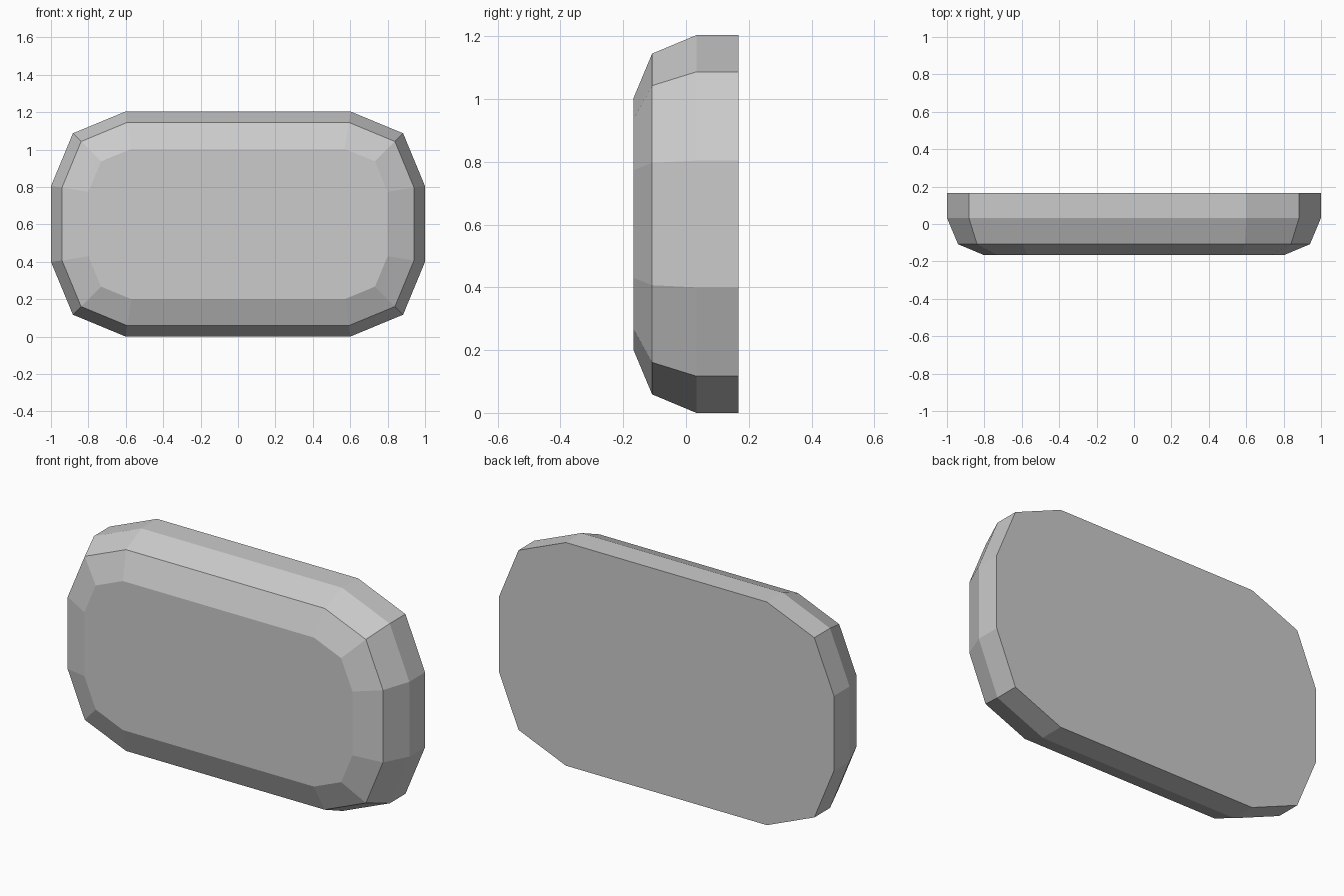
import bpy, bmesh, math

cube = bpy.data.objects.get("Cube")
if cube:
    bpy.data.objects.remove(cube, do_unlink=True)

grey = bpy.data.materials.new("light_grey")
grey.use_nodes = True
grey.diffuse_color = (0.6, 0.6, 0.6, 1)
grey.node_tree.nodes["Principled BSDF"].inputs["Base Color"].default_value = (0.6, 0.6, 0.6, 1)

MID_Z = 0.602


def ring(bm, y, half_w, half_h, radius):
    """Rounded rectangle with two-segment corners, facing along y."""
    verts = []
    for quadrant, (sx, sz) in enumerate([(1, 1), (-1, 1), (-1, -1), (1, -1)]):
        for step in range(3):
            a = math.radians(90 * quadrant + 45 * step)
            verts.append(bm.verts.new((sx * (half_w - radius) + radius * math.cos(a), y,
                                       MID_Z + sz * (half_h - radius) + radius * math.sin(a))))
    return verts


# Rounded slab: straight rim at the back, two-step bevel towards the front
bm = bmesh.new()
rings = [ring(bm, *p) for p in [
    (0.167, 1.0, 0.602, 0.4),
    (0.033, 1.0, 0.602, 0.4),
    (-0.108, 0.941, 0.543, 0.348),
    (-0.167, 0.8, 0.402, 0.23)]]
for a, b in zip(rings, rings[1:]):
    for i in range(len(a)):
        j = (i + 1) % len(a)
        bm.faces.new((a[i], a[j], b[j], b[i]))
bm.faces.new(rings[0])
bm.faces.new(rings[-1])
bmesh.ops.recalc_face_normals(bm, faces=bm.faces)

mesh = bpy.data.meshes.new("rounded_slab")
bm.to_mesh(mesh)
bm.free()
mesh.materials.append(grey)
slab = bpy.data.objects.new("rounded_slab", mesh)
bpy.context.collection.objects.link(slab)
